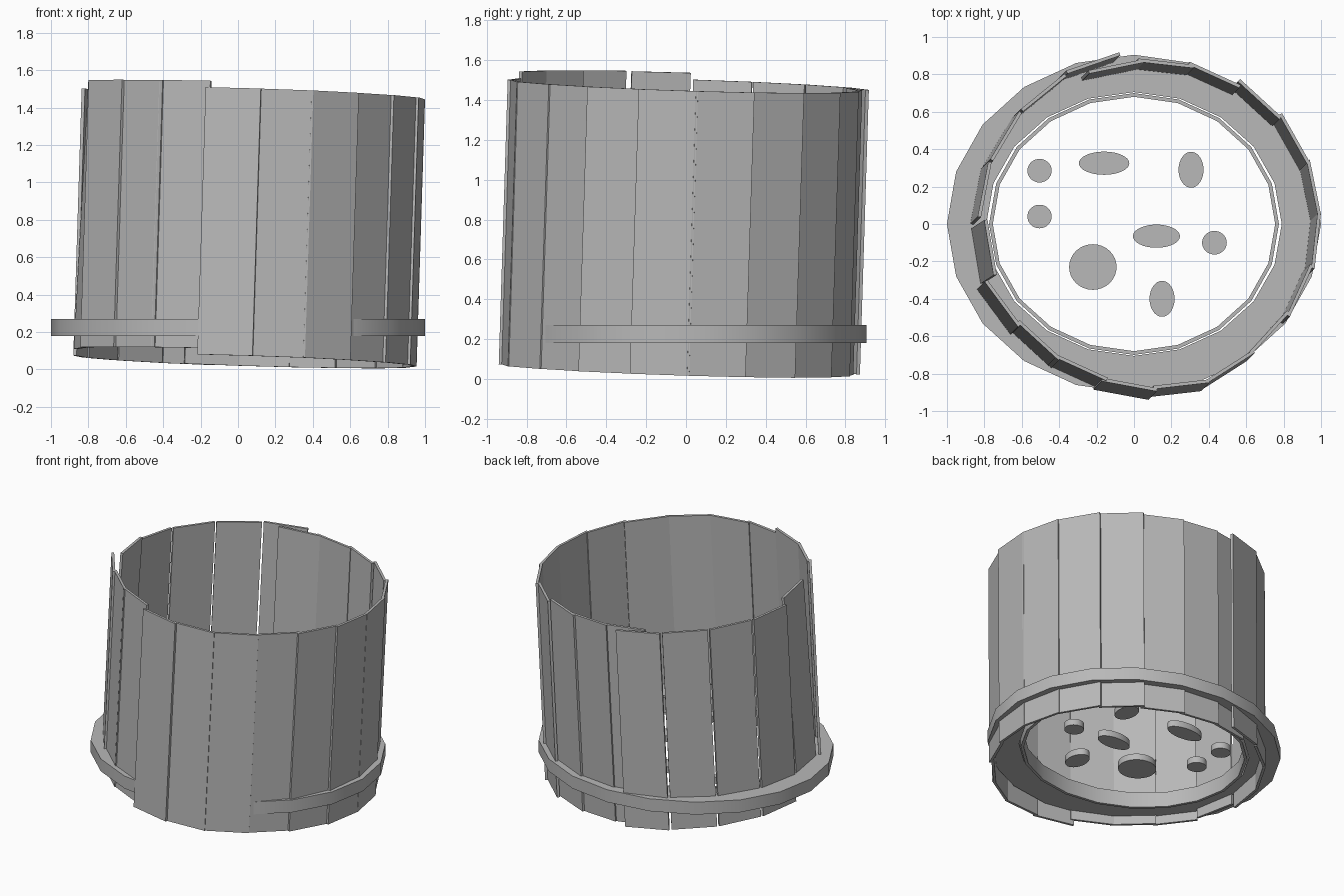
import bpy
import bmesh
from math import cos, sin, pi, radians
from mathutils import Matrix

if "Cube" in bpy.data.objects:
    bpy.data.objects.remove(bpy.data.objects["Cube"])

# One plain grey
grey = bpy.data.materials.new("plain_grey")
grey.use_nodes = True
colour = (0.48, 0.48, 0.48, 1)
grey.diffuse_color = colour
grey.node_tree.nodes["Principled BSDF"].inputs["Base Color"].default_value = colour


def finish(name, bm, smooth=False):
    bmesh.ops.recalc_face_normals(bm, faces=bm.faces)
    mesh = bpy.data.meshes.new(name)
    bm.to_mesh(mesh)
    bm.free()
    mesh.materials.append(grey)
    obj = bpy.data.objects.new(name, mesh)
    bpy.context.collection.objects.link(obj)
    if smooth:
        bpy.ops.object.select_all(action="DESELECT")
        obj.select_set(True)
        bpy.context.view_layer.objects.active = obj
        bpy.ops.object.shade_smooth_by_angle(angle=radians(30))
    return obj


def oval_ring(name, outer, inner, bottom, top, sides=20):
    """Flat oval band with a rectangular cross-section."""
    bm = bmesh.new()
    section = [(outer, bottom), (outer, top), (inner, top), (inner, bottom)]
    loops = []
    for (rx, ry), z in section:
        loops.append([bm.verts.new((rx * cos(2 * pi * i / sides),
                                    ry * sin(2 * pi * i / sides), z))
                      for i in range(sides)])
    for a, b in zip(loops, loops[1:] + loops[:1]):
        for i in range(sides):
            j = (i + 1) % sides
            bm.faces.new((a[i], a[j], b[j], b[i]))
    return finish(name, bm, True)


def oval_disc(name, x, y, rx, ry, bottom, top):
    bm = bmesh.new()
    place = (Matrix.Translation((x, y, (bottom + top) / 2))
             @ Matrix.Diagonal((rx, ry, top - bottom, 1)))
    bmesh.ops.create_cone(bm, cap_ends=True, segments=32, radius1=1,
                          radius2=1, depth=1, matrix=place)
    return finish(name, bm, True)


# Wide surface ring, thin inner ring and loose spots
oval_ring("surface_ring", (1.0, 0.905), (0.79, 0.705), 0.18, 0.27)
oval_ring("thin_inner_ring", (0.775, 0.7), (0.755, 0.68), 0.16, 0.27)

spots = [(-0.505, 0.285, 0.065, 0.063), (-0.505, 0.04, 0.065, 0.063),
         (-0.16, 0.325, 0.135, 0.062), (0.305, 0.29, 0.067, 0.096),
         (0.12, -0.065, 0.126, 0.062), (0.43, -0.1, 0.066, 0.063),
         (-0.22, -0.23, 0.127, 0.122), (0.15, -0.4, 0.067, 0.096)]
for n, spot in enumerate(spots):
    oval_disc(f"spot_{n + 1}", *spot, 0.225, 0.27)

# Leaning tub wall made of slightly misaligned planks, counted from the front
HEIGHT = 1.43
lean = (Matrix.Translation((0.03, -0.03, 0.046))
        @ Matrix.Rotation(radians(1.8), 4, "Y")
        @ Matrix.Rotation(radians(-1.8), 4, "X"))
radii = [0.89, 0.893, 0.88, 0.893, 0.905, 0.905, 0.9, 0.885, 0.86, 0.85,
         0.845, 0.895, 0.885, 0.885, 0.89, 0.888, 0.895, 0.865, 0.862, 0.88]
yaw = {0: -5, 1: 3, 16: 7, 19: -4}
slide = {11: -10.5, 12: -8.5, 13: -6.5, 14: -4.5, 15: -2}
inward = {15: 1.3}
raised = range(15, 19)
for k, radius in enumerate(radii):
    bm = bmesh.new()
    angle = -78.5 + 18 * k + slide.get(k, 0)
    place = (lean @ Matrix.Rotation(radians(angle), 4, "Z")
             @ Matrix.Translation((radius, 0, 0.035 if k in raised else 0))
             @ Matrix.Rotation(radians(yaw.get(k, 0)), 4, "Z")
             @ Matrix.Rotation(radians(-inward.get(k, 0)), 4, "Y")
             @ Matrix.Translation((0, 0, HEIGHT / 2))
             @ Matrix.Diagonal((0.018, 0.3, HEIGHT, 1)))
    bmesh.ops.create_cube(bm, size=1, matrix=place)
    finish(f"wall_plank_{k + 1}", bm)
